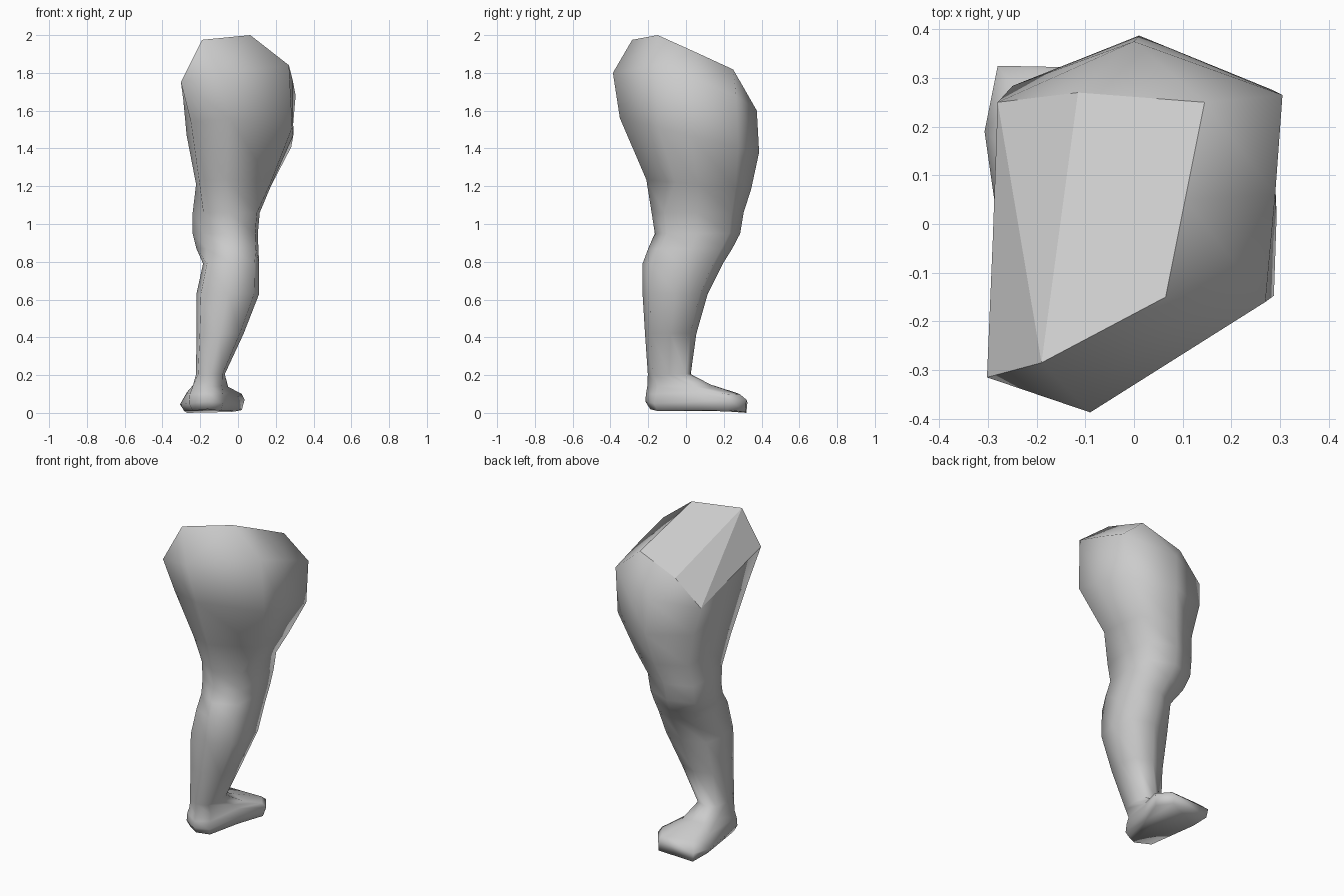
import bpy, bmesh

# Unit sections of 8 points, starting at -y and turning towards +x
THIGH = [(-.2, -1), (.98, -.45), (1, 0), (.96, .7), (0, 1), (-.92, .72), (-1, 0), (-.92, -.78)]
KNEE = [(.1, -1), (.92, -.72), (1, 0), (.9, .74), (0, 1), (-.9, .76), (-1, 0), (-.68, -.66)]
CALF = [(0, -1), (.84, -.76), (1, 0), (.86, .76), (0, 1), (-.82, .72), (-1, 0), (-.86, -.76)]


def oval(unit, z, tilt, x0, x1, y0, y1):
    """Section filling a box; tilt raises its +y side."""
    cx, cy, rx, ry = (x0 + x1) / 2, (y0 + y1) / 2, (x1 - x0) / 2, (y1 - y0) / 2
    return [(cx + u * rx, cy + v * ry, z + v * tilt) for u, v in unit]


# Upper thigh: widest ring around the slanted cut
hip = [(-.09, -.387, 1.8), (.27, -.16, 1.84), (.29, .06, 1.76), (.305, .265, 1.68),
       (0, .375, 1.6), (-.28, .25, 1.57), (-.29, -.03, 1.66), (-.302, -.315, 1.75)]
# Rim of the cut that stands above the hip ring
rim = [(-.19, -.285, 1.975), (.065, -.15, 2.0), (.105, .05, 1.91),
       (.145, .25, 1.818), (-.115, .27, 1.725)]

# Thigh, knee, calf and ankle sections
leg = [oval(*s) for s in [
    (THIGH, 1.47, -.09, -.272, .293, -.35, .387),
    (THIGH, 1.21, -.025, -.222, .178, -.21, .345),
    (KNEE, 1.06, 0, -.24, .115, -.182, .305),
    (KNEE, .95, 0, -.24, .105, -.165, .287),
    (KNEE, .87, 0, -.22, .108, -.2, .245),
    (CALF, .79, 0, -.185, .112, -.23, .195),
    (CALF, .63, 0, -.22, .112, -.23, .115),
    (CALF, .42, 0, -.22, .03, -.217, .055),
    (CALF, .205, 0, -.222, -.07, -.202, .025)]]

# Foot: instep, upper, widest outline and sole
instep = [(-.15, -.205, .14), (-.085, -.15, .14), (-.055, .03, .14), (-.05, .12, .13),
          (-.13, .13, .15), (-.21, .12, .145), (-.235, .02, .15), (-.24, -.14, .14)]
upper = [(-.155, -.212, .1), (-.08, -.16, .1), (-.04, .05, .11), (.02, .21, .1),
         (-.04, .29, .095), (-.24, .27, .105), (-.27, .16, .11), (-.255, -.14, .1)]
outline = [(-.16, -.215, .06), (-.08, -.17, .05), (-.03, .06, .06), (.035, .23, .07),
           (-.03, .32, .07), (-.28, .325, .055), (-.307, .19, .045), (-.26, -.14, .05)]
sole = [(-.16, -.19, .02), (-.09, -.15, .01), (-.04, .06, .012), (.02, .22, .015),
        (-.03, .315, .005), (-.27, .32, 0), (-.285, .19, .01), (-.24, -.13, .01)]

bm = bmesh.new()
rings = [[bm.verts.new(p) for p in r] for r in [hip] + leg + [instep, upper, outline, sole]]

# Skin between neighbouring rings
for a, b in zip(rings, rings[1:]):
    for i in range(8):
        j = (i + 1) % 8
        bm.faces.new((a[i], b[i], b[j], a[j])).smooth = True
bm.faces.new(rings[-1][::-1]).smooth = True

# Shoulder between hip ring and rim
h = rings[0]
t = [bm.verts.new(p) for p in rim]
for i in range(3):
    bm.faces.new((h[i], h[i + 1], t[i + 1], t[i])).smooth = True
for f in [(h[3], h[4], t[3]), (h[4], t[4], t[3]), (h[4], h[5], t[4]), (h[7], h[0], t[0])]:
    bm.faces.new(f).smooth = True

# Flat faceted cut surface
for f in [t, (t[0], t[4], h[5]), (t[0], h[5], h[6], h[7])]:
    bm.faces.new(f).smooth = False

bmesh.ops.recalc_face_normals(bm, faces=bm.faces)
mesh = bpy.data.meshes.new("leg")
bm.to_mesh(mesh)
bm.free()
obj = bpy.data.objects.new("leg", mesh)
bpy.context.collection.objects.link(obj)
